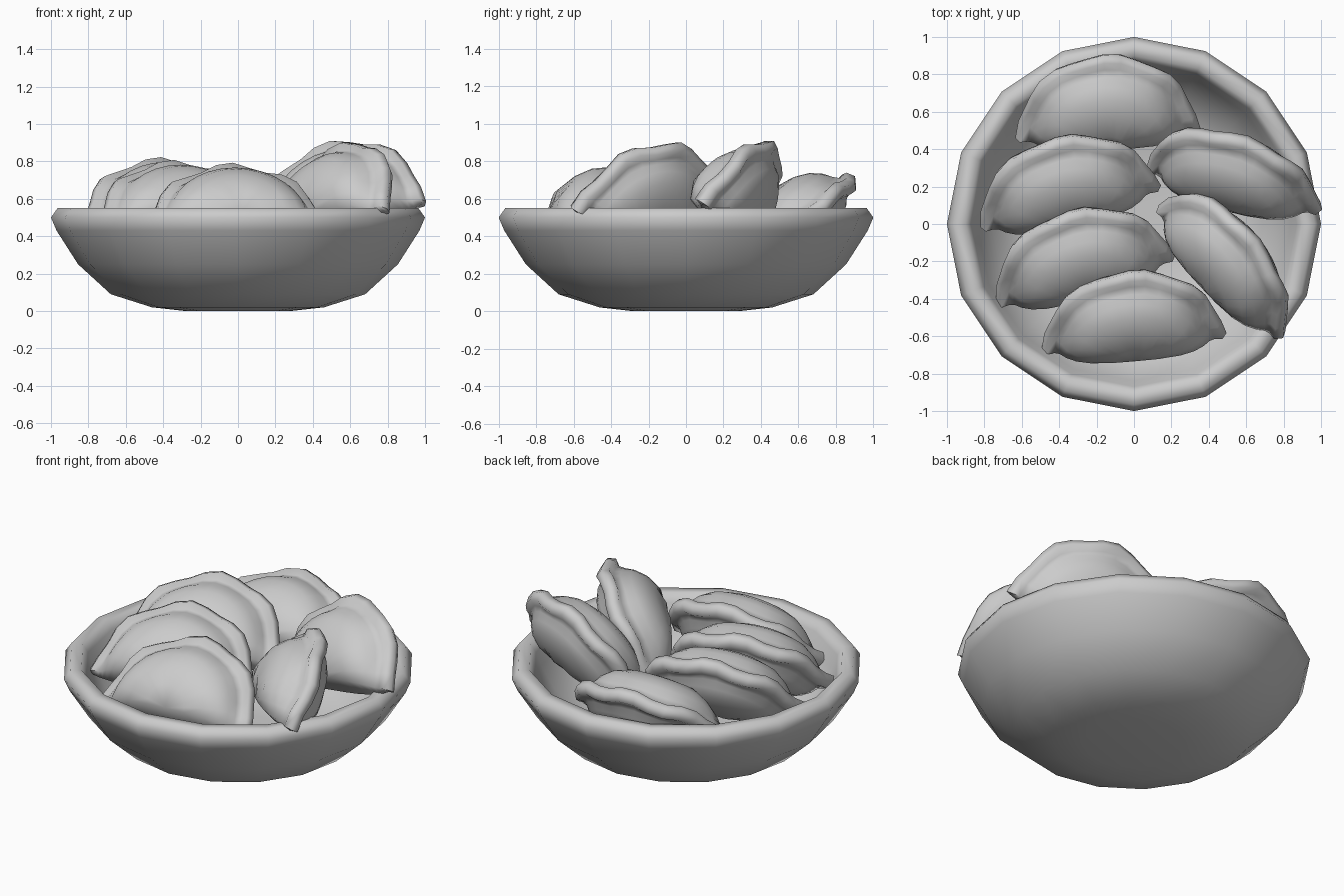
import bpy, bmesh, math
from mathutils import Matrix, Vector

if "Cube" in bpy.data.objects:
    bpy.data.objects.remove(bpy.data.objects["Cube"])


def make_object(name, bm, angle):
    bmesh.ops.recalc_face_normals(bm, faces=bm.faces)
    mesh = bpy.data.meshes.new(name)
    bm.to_mesh(mesh)
    bm.free()
    ob = bpy.data.objects.new(name, mesh)
    bpy.context.collection.objects.link(ob)
    bpy.ops.object.select_all(action='DESELECT')
    ob.select_set(True)
    bpy.context.view_layer.objects.active = ob
    bpy.ops.object.shade_smooth_by_angle(angle=math.radians(angle))
    return ob


# Bowl: 16-sided turned profile, outside up over the rim and down the inside
profile = [(0.28, 0.0), (0.46, 0.02), (0.68, 0.09), (0.855, 0.25), (0.97, 0.43),
           (1.0, 0.50), (0.965, 0.55), (0.90, 0.55), (0.87, 0.50), (0.84, 0.42),
           (0.76, 0.28), (0.62, 0.16), (0.42, 0.10), (0.25, 0.09)]
bm = bmesh.new()
rings = []
for r, z in profile:
    rings.append([bm.verts.new((r * math.cos(i * math.pi / 8),
                                r * math.sin(i * math.pi / 8), z)) for i in range(16)])
for a, b in zip(rings, rings[1:]):
    for i in range(16):
        j = (i + 1) % 16
        bm.faces.new((a[i], a[j], b[j], b[i]))
bm.faces.new(rings[0])
bm.faces.new(rings[-1])
make_object("bowl", bm, 60)


# Dumpling: half-moon in local XY, fat belly along +Z, thinner back along -Z
HALF_W, HEIGHT = 0.48, 0.5
STEPS = 16
RADII = [0.0, 0.25, 0.5, 0.66, 0.77, 0.83, 0.88, 0.96]


def surface_point(r, k, side):
    th = math.pi * k / STEPS
    wave = math.cos(k * math.pi / 2)
    crimp = max(0.0, (r - 0.77) / 0.19)
    rr = r * (1 + 0.025 * wave * crimp)
    x, y = HALF_W * rr * math.cos(th), HEIGHT * rr * math.sin(th)
    # belly thickness, rounded off towards the straight base
    depth = 0.215 if side > 0 else 0.165
    belly = depth * math.sqrt(max(0.0, 1 - (r / 0.86) ** 3.4))
    belly *= 0.75 + 0.25 * min(1.0, y / 0.1)
    # pinched seam, puffed and wavy
    seam = 0.042 if r > 0.87 else 0.026
    z = side * max(belly, seam) + 0.014 * crimp * math.sin(k * math.pi / 2 + 0.6)
    return Vector((x, y, z))


def dumpling(name, loc, yaw, tilt, roll=0):
    bm = bmesh.new()
    grids = {}
    for side in (1, -1):
        grid = [[bm.verts.new(surface_point(r, k, side)) for k in range(STEPS + 1)]
                for r in RADII]
        grids[side] = grid
        for a, b in zip(grid, grid[1:]):
            for k in range(STEPS):
                bm.faces.new((a[k], a[k + 1], b[k + 1], b[k]))
    # rounded outer lip of the seam
    lip = []
    for k in range(STEPS + 1):
        p = (surface_point(0.96, k, 1) + surface_point(0.96, k, -1)) / 2
        lip.append(bm.verts.new((p.x * 1.05, p.y * 1.05, p.z)))
    for side in (1, -1):
        edge = grids[side][-1]
        for k in range(STEPS):
            bm.faces.new((edge[k], edge[k + 1], lip[k + 1], lip[k]))
    # bulging base strip closing both sides
    for k in (0, STEPS):
        mid = []
        for i, r in enumerate(RADII):
            p = (grids[1][i][k].co + grids[-1][i][k].co) / 2
            mid.append(bm.verts.new((p.x, -0.05 * (1 - r ** 4), p.z)))
        for side in (1, -1):
            g = grids[side]
            for i in range(len(RADII) - 1):
                bm.faces.new((g[i][k], g[i + 1][k], mid[i + 1], mid[i]))
        bm.faces.new((grids[1][-1][k], lip[k], grids[-1][-1][k], mid[-1]))
    bmesh.ops.remove_doubles(bm, verts=bm.verts, dist=0.0005)
    bm.transform(Matrix.Translation(loc) @ Matrix.Rotation(math.radians(yaw), 4, 'Z')
                 @ Matrix.Rotation(math.radians(-roll), 4, 'Y')
                 @ Matrix.Rotation(math.radians(tilt), 4, 'X'))
    return make_object(name, bm, 70)


# Left stack of four, then two propped on the right rim
dumpling("dumpling_front", (0.00, -0.62, 0.41), 5, 45)
dumpling("dumpling_middle_front", (-0.26, -0.29, 0.425), 15, 45)
dumpling("dumpling_middle_back", (-0.34, 0.10, 0.44), 13, 45)
dumpling("dumpling_back", (-0.14, 0.49, 0.41), 3, 36)
dumpling("dumpling_right_back", (0.54, 0.20, 0.47), -14, 60, 13)
dumpling("dumpling_right_front", (0.47, -0.25, 0.45), -47, 62, 11)
